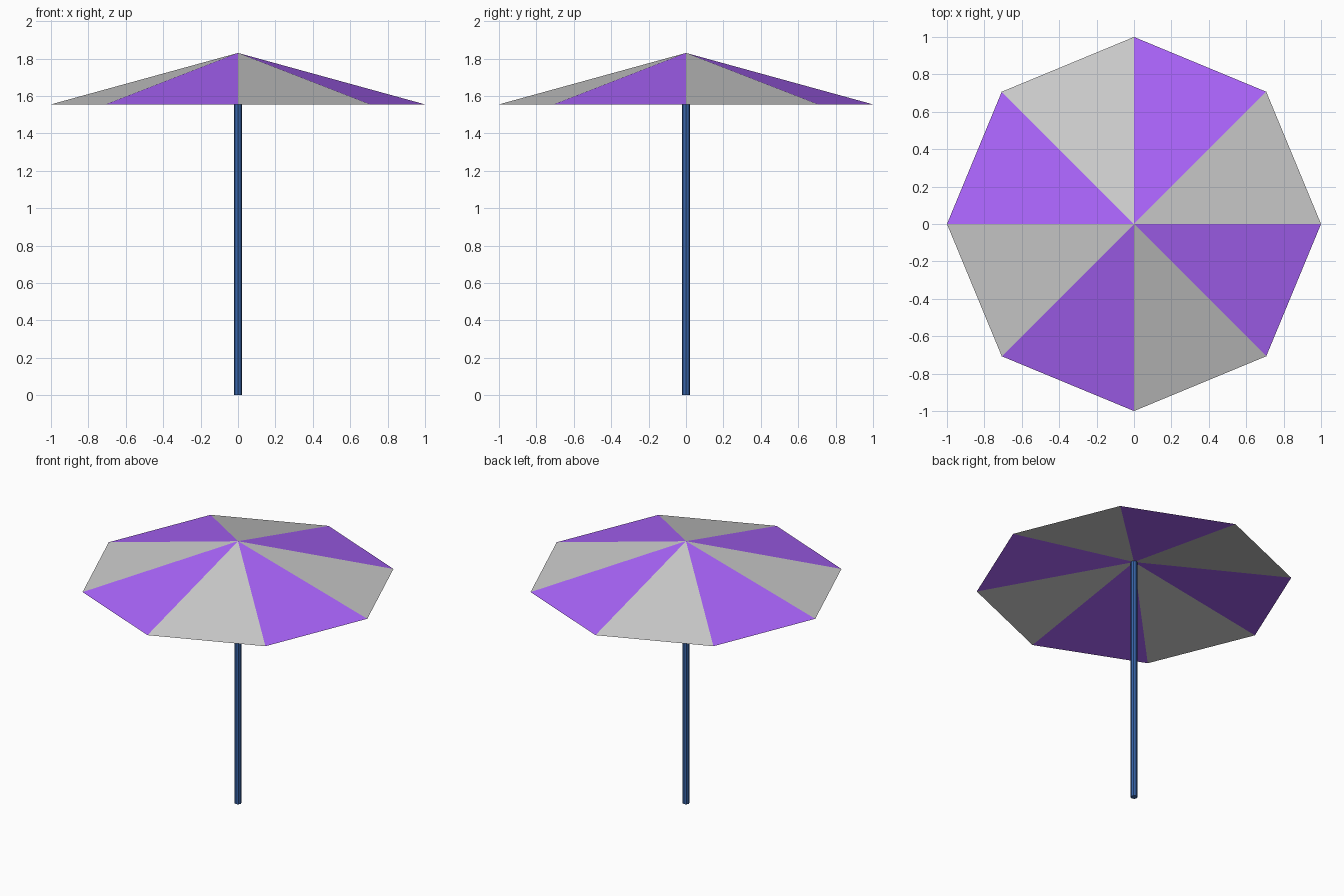
import bpy, bmesh
from math import cos, sin, tau

if "Cube" in bpy.data.objects:
    bpy.data.objects.remove(bpy.data.objects["Cube"])

SIDES = 8
RIM_R, RIM_Z = 1.0, 1.555
OUTER_Z, INNER_Z = 1.83, 1.72   # top peak and lining peak


def material(name, rgb):
    m = bpy.data.materials.new(name)
    m.diffuse_color = (*rgb, 1.0)
    m.use_nodes = True
    m.node_tree.nodes["Principled BSDF"].inputs["Base Color"].default_value = m.diffuse_color
    return m


def make_object(name, bm, mats):
    mesh = bpy.data.meshes.new(name)
    bm.to_mesh(mesh)
    bm.free()
    for m in mats:
        mesh.materials.append(m)
    obj = bpy.data.objects.new(name, mesh)
    bpy.context.collection.objects.link(obj)
    return obj


grey = material("grey_cloth", (0.8, 0.8, 0.8))
purple = material("purple_cloth", (0.41, 0.13, 0.98))
navy = material("navy_paint", (0.04, 0.13, 0.40))

# Canopy: eight alternating panels, outer cloth and shallower lining
bm = bmesh.new()
rim = [bm.verts.new((RIM_R * cos(tau * i / SIDES), RIM_R * sin(tau * i / SIDES), RIM_Z))
       for i in range(SIDES)]
peak = bm.verts.new((0, 0, OUTER_Z))
lining_peak = bm.verts.new((0, 0, INNER_Z))
for i in range(SIDES):
    a, b = rim[i], rim[(i + 1) % SIDES]
    for face in (bm.faces.new((a, b, peak)), bm.faces.new((b, a, lining_peak))):
        face.material_index = i % 2
make_object("canopy", bm, [grey, purple])

# Pole: slim faceted post from the ground to the lining peak
bm = bmesh.new()
bmesh.ops.create_cone(bm, cap_ends=True, segments=8, radius1=0.022, radius2=0.022, depth=INNER_Z)
bmesh.ops.translate(bm, verts=bm.verts, vec=(0, 0, INNER_Z / 2))
make_object("pole", bm, [navy])
